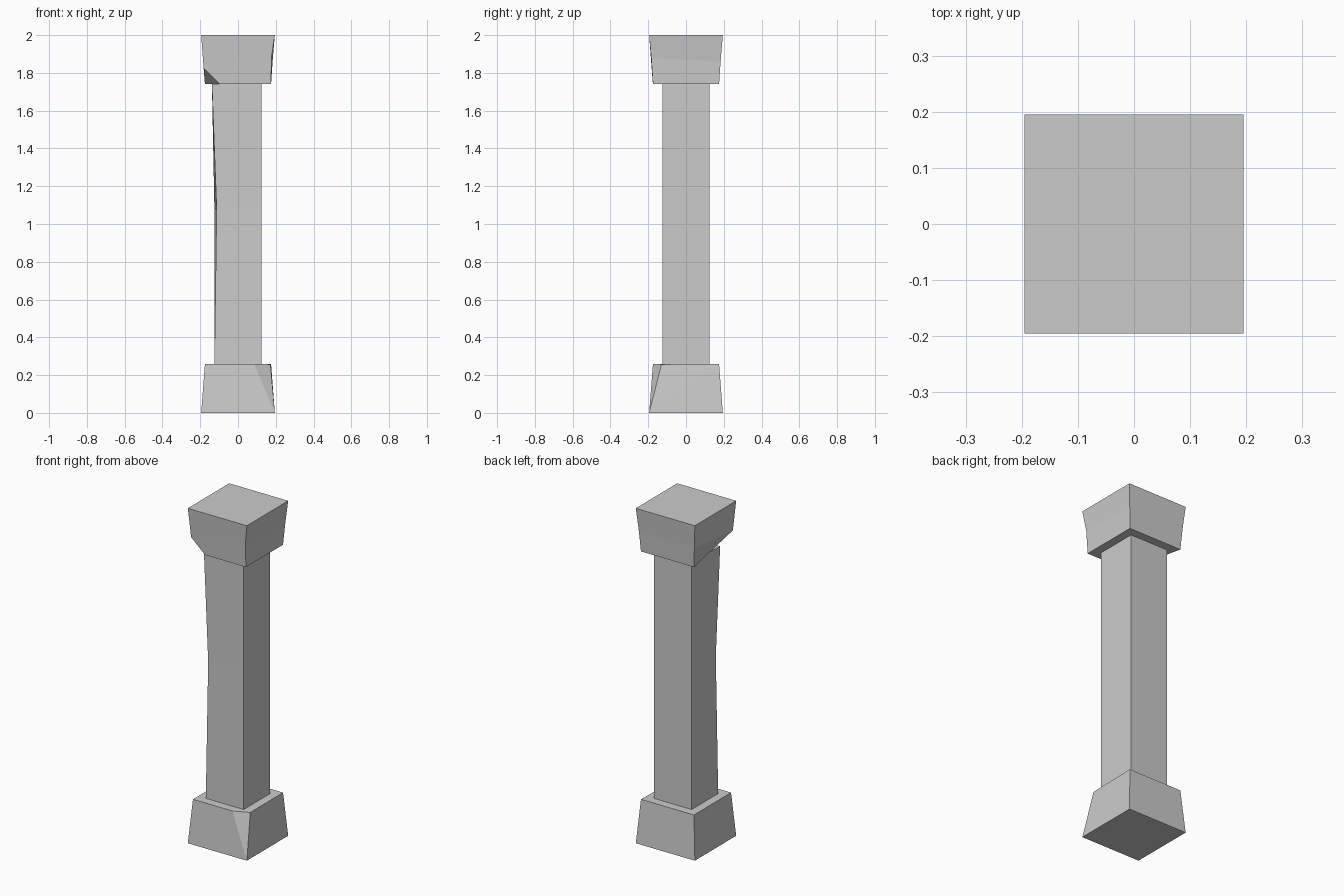
import bpy, bmesh

if "Cube" in bpy.data.objects:
    bpy.data.objects.remove(bpy.data.objects["Cube"])

SIGNS = [(-1, -1), (1, -1), (1, 1), (-1, 1)]


def square(half, z):
    return [(sx * half, sy * half, z) for sx, sy in SIGNS]


def add_object(name, bm):
    bmesh.ops.recalc_face_normals(bm, faces=bm.faces)
    mesh = bpy.data.meshes.new(name)
    bm.to_mesh(mesh)
    bm.free()
    obj = bpy.data.objects.new(name, mesh)
    bpy.context.collection.objects.link(obj)
    return obj


def loft(name, rings):
    bm = bmesh.new()
    rows = [[bm.verts.new(p) for p in ring] for ring in rings]
    for a, b in zip(rows, rows[1:]):
        for i in range(4):
            j = (i + 1) % 4
            bm.faces.new((a[i], a[j], b[j], b[i]))
    bm.faces.new(rows[0][::-1])
    bm.faces.new(rows[-1])
    return add_object(name, bm)


# Plinth: tapered block with its front right top corner chipped off
plinth_top = square(0.175, 0.26)
plinth_top[1] = (0.172, -0.13, 0.257)
plinth_top.append((0.085, -0.175, 0.26))
bm = bmesh.new()
for p in square(0.195, 0) + plinth_top:
    bm.verts.new(p)
bmesh.ops.convex_hull(bm, input=bm.verts)
bmesh.ops.dissolve_limit(bm, angle_limit=0.01, verts=bm.verts, edges=bm.edges)
add_object("plinth", bm)

# Shaft: square pillar with a worn front left edge
shaft_mid = square(0.125, 1.08)
shaft_mid[0] = (-0.113, -0.12, 1.08)
shaft_top = square(0.125, 1.74)
shaft_top[0] = (-0.138, -0.125, 1.74)
loft("shaft", [square(0.125, 0.26), shaft_mid, shaft_top])

# Capital: flared block with a broken front left lower corner and dented edge
cap_low = square(0.175, 1.74)
cap_low[0] = (-0.095, -0.175, 1.74)
cap_mid = square(0.183, 1.86)
cap_mid[0] = (-0.182, -0.182, 1.825)
cap_mid[1] = (0.177, -0.184, 1.88)
loft("capital", [cap_low, cap_mid, square(0.195, 2.0)])
